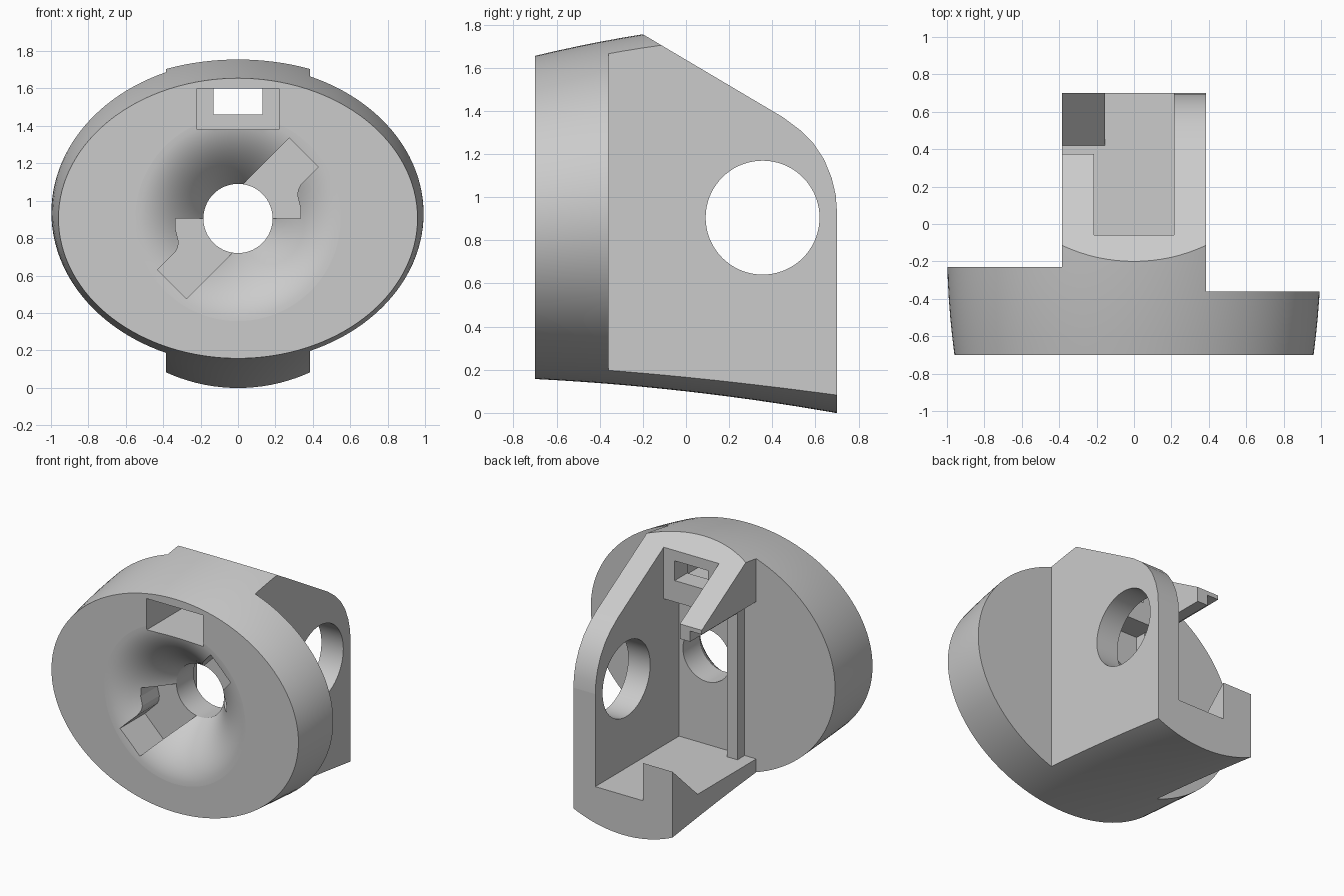
import bpy, bmesh, math
from mathutils import Vector

if "Cube" in bpy.data.objects:
    bpy.data.objects.remove(bpy.data.objects["Cube"])

grey = bpy.data.materials.new("plain_grey")
grey.diffuse_color = (0.6, 0.6, 0.6, 1)
grey.use_nodes = True
grey.node_tree.nodes["Principled BSDF"].inputs["Base Color"].default_value = grey.diffuse_color
CZ = 0.905          # height of the central axis
FRONT = -0.7


def make_object(name, bm):
    bmesh.ops.recalc_face_normals(bm, faces=bm.faces[:])
    me = bpy.data.meshes.new(name)
    bm.to_mesh(me)
    bm.free()
    ob = bpy.data.objects.new(name, me)
    bpy.context.collection.objects.link(ob)
    return ob


def loft(name, rings):
    """Skin a stack of equal-sized rings and cap both ends."""
    bm = bmesh.new()
    vs = [[bm.verts.new(p) for p in ring] for ring in rings]
    n = len(vs[0])
    for a, b in zip(vs, vs[1:]):
        for i in range(n):
            j = (i + 1) % n
            bm.faces.new((a[i], a[j], b[j], b[i]))
    bm.faces.new(vs[0])
    bm.faces.new(vs[-1])
    return make_object(name, bm)


def ring(y, rx, rz, cz, n=96):
    return [(rx * math.cos(2 * math.pi * i / n), y, cz + rz * math.sin(2 * math.pi * i / n))
            for i in range(n)]


def side_prism(name, x0, x1, yz):
    return loft(name, [[(x, y, z) for y, z in yz] for x in (x0, x1)])


def front_prism(name, y0, y1, xz):
    return loft(name, [[(x, y, z) for x, z in xz] for y in (y0, y1)])


def box(name, x0, x1, y0, y1, z0, z1):
    return side_prism(name, x0, x1, [(y0, z0), (y1, z0), (y1, z1), (y0, z1)])


# Flared oval body
rings = []
for k in range(15):
    t = 1.4 * k / 14
    top = 1.655 + 0.24 * t - 0.08 * t * t
    bot = 0.157 - 0.05 * t - 0.045 * t * t
    rings.append(ring(FRONT + t, 0.96 + 0.135 * t - 0.115 * t * t,
                      (top - bot) / 2, (top + bot) / 2, 128))
body = loft("housing", rings)

cutters = []
# Shoulders beside the rear bracket
cutters.append(box("right_shoulder_cut", 0.385, 1.5, -0.36, 1, -1, 3))
cutters.append(box("left_shoulder_cut", -1.5, -0.385, -0.23, 1, -1, 3))

# Sloping roof with rounded rear corner
roof = [(-0.2, 1.755), (0.45, 1.37), (0.53, 1.31), (0.59, 1.25), (0.64, 1.175),
        (0.675, 1.09), (0.694, 1.01), (0.7, 0.93)]
cutters.append(side_prism("roof_cut", -0.6, 0.6,
                          [(-0.4, 1.8735)] + roof + [(0.9, 0.93), (0.9, 2.5), (-0.4, 2.5)]))

# Cavity, open at the top, back and left side
FLOOR = 0.28
ramp = [(0.42, FLOOR), (0.7, 0.545), (0.8, 0.64), (0.8, 2.2)]
lintel = [(-0.06, 2.2), (-0.06, 1.31), (-0.23, 1.31)]
cutters.append(side_prism("cavity_cut", -0.155, 0.215,
                          [(-0.23, FLOOR), (0.8, FLOOR), (0.8, 2.2)] + lintel))
cutters.append(side_prism("cavity_ramp_cut", -0.215, -0.145,
                          [(-0.23, FLOOR)] + ramp + lintel))
for name, x0, x1, y0, z1 in (("rail_cut", -0.305, -0.205, -0.15, 1.31),
                             ("side_opening_cut", -0.6, -0.295, -0.23, 1.385)):
    cutters.append(side_prism(name, x0, x1, [(y0, FLOOR)] + ramp
                              + [(0.375, 2.2), (0.375, z1), (y0, z1)]))

# Round hole in the right wall
cutters.append(side_prism("wall_hole_cut", 0.1, 0.6,
                          [(0.355 + 0.264 * math.cos(i * math.pi / 36),
                            CZ + 0.264 * math.sin(i * math.pi / 36)) for i in range(72)]))

# Trumpet-shaped dish in the front, and the bore
dish = [ring(FRONT - 0.1, 0.55, 0.55, CZ)]
for k in range(15):
    r = 0.549 - 0.364 * k / 14
    d = 0.28 * ((0.55 - r) / 0.365) ** 2
    dish.append(ring(FRONT + d, r, r, CZ))
cutters.append(loft("dish_cut", dish))
cutters.append(loft("bore_cut", [ring(y, 0.185, 0.185, CZ) for y in (-0.75, -0.1)]))

# Pair of twist-lock slots
slot = [(0, 0), (0.0, 0.155), (0.275, 0.43), (0.43, 0.275), (0.335, 0.18), (0.32, 0.15),
        (0.318, 0.12), (0.333, 0.06), (0.333, 0)]
for s in (1, -1):
    cutters.append(front_prism("lock_slot_cut", FRONT - 0.1, -0.419,
                               [(s * x, CZ + s * z) for x, z in slot]))

# Front pocket and the window behind it
cutters.append(box("pocket_cut", -0.22, 0.22, -0.9, -0.2, 1.38, 1.6))
cutters.append(box("window_cut", -0.13, 0.13, -0.3, 0.05, 1.46, 1.599))

for c in cutters:
    c.hide_render = True
    m = body.modifiers.new(c.name, 'BOOLEAN')
    m.operation = 'DIFFERENCE'
    m.solver = 'EXACT'
    m.object = c

# Bake the cuts and drop the cutters
bpy.context.view_layer.update()
deps = bpy.context.evaluated_depsgraph_get()
mesh = bpy.data.meshes.new_from_object(body.evaluated_get(deps))
body.modifiers.clear()
body.data = mesh
for c in cutters:
    bpy.data.objects.remove(c)
mesh.materials.clear()
mesh.materials.append(grey)

# Smooth curved skin, flat planes
bpy.ops.object.select_all(action='DESELECT')
body.select_set(True)
bpy.context.view_layer.objects.active = body
bpy.ops.object.shade_smooth_by_angle(angle=math.radians(14))
for p in mesh.polygons:
    p.material_index = 0
    if max(abs(v) for v in p.normal) > 0.9999:
        p.use_smooth = False
